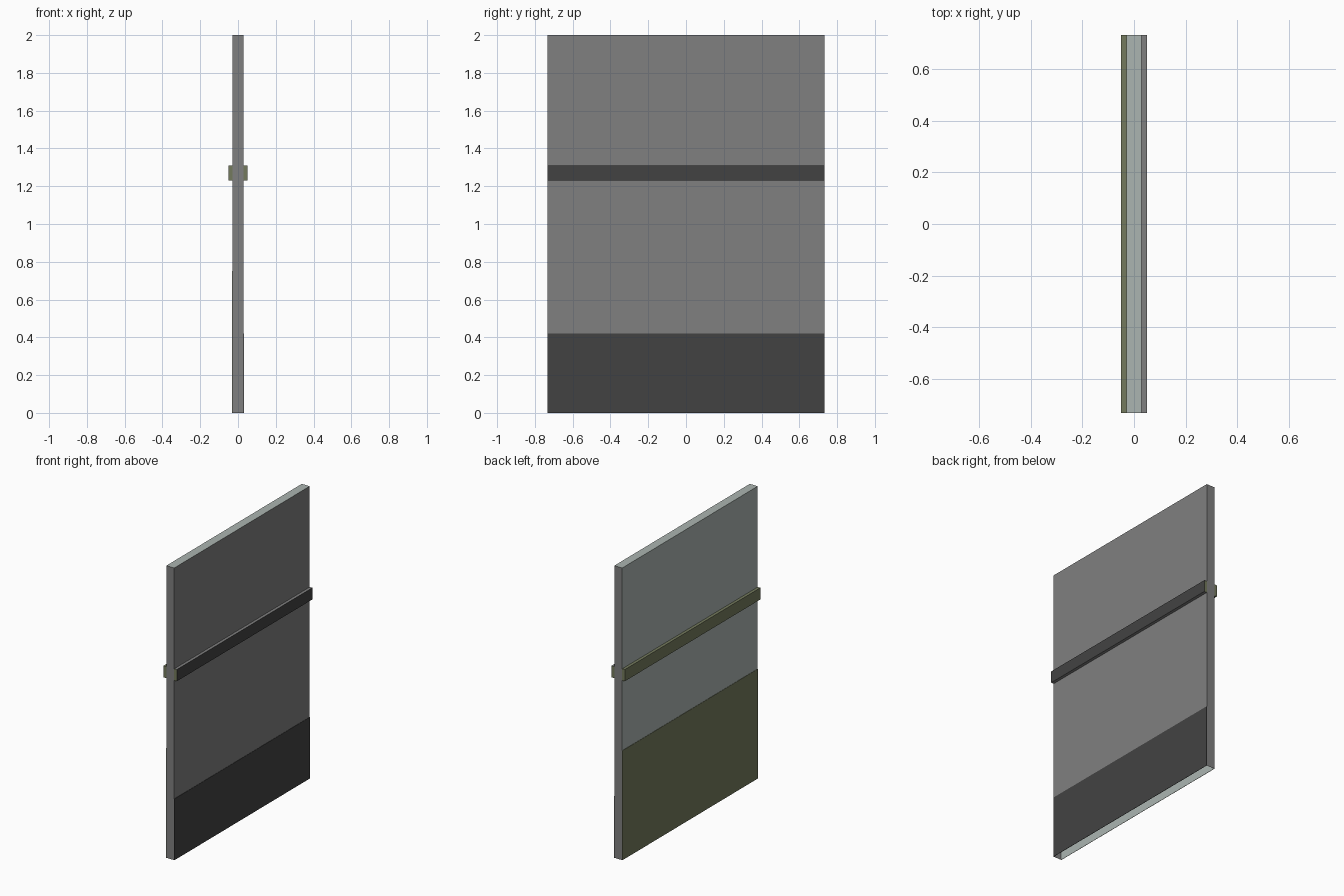
import bpy, bmesh

if "Cube" in bpy.data.objects:
    bpy.data.objects.remove(bpy.data.objects["Cube"])

def material(name, rgb):
    m = bpy.data.materials.new(name)
    m.diffuse_color = (*rgb, 1)
    m.use_nodes = True
    m.node_tree.nodes["Principled BSDF"].inputs["Base Color"].default_value = m.diffuse_color
    return m

grey = material("mid grey", (0.214, 0.214, 0.214))
dark = material("dark grey", (0.055, 0.055, 0.055))
pale = material("pale grey green", (0.41, 0.46, 0.44))
olive = material("olive", (0.175, 0.195, 0.11))

HALF_W = 0.733   # half width along y
HALF_T = 0.03    # half thickness along x

def box(name, x, y, z, mats, rule=lambda n: 0, open_bottom=False):
    """Box between (min, max) pairs; rule picks a material from the face normal."""
    bm = bmesh.new()
    bmesh.ops.create_cube(bm, size=1)
    for v in bm.verts:
        v.co = [lo + (c + 0.5) * (hi - lo) for c, (lo, hi) in zip(v.co, (x, y, z))]
    bm.normal_update()
    for f in bm.faces:
        f.material_index = rule(f.normal)
    if open_bottom:
        bmesh.ops.delete(bm, geom=[f for f in bm.faces if f.normal.z < -0.5],
                         context='FACES_ONLY')
    mesh = bpy.data.meshes.new(name)
    bm.to_mesh(mesh)
    bm.free()
    for m in mats:
        mesh.materials.append(m)
    ob = bpy.data.objects.new(name, mesh)
    bpy.context.collection.objects.link(ob)
    return ob

width = (-HALF_W, HALF_W)

# Main slab: hollow from below, pale on the top and left side, grey elsewhere
box("wall_panel", (-HALF_T, HALF_T), width, (0, 2), [grey, pale],
    lambda n: 1 if n.x < -0.5 or n.z > 0.5 else 0, open_bottom=True)

# Painted lower bands, thin plates on each side
box("right_lower_band", (HALF_T, HALF_T + 0.002), width, (0, 0.42), [dark])
box("left_lower_band", (-HALF_T - 0.002, -HALF_T), width, (0, 0.75), [olive])

# Horizontal rails on each side
box("right_rail", (HALF_T, 0.05), width, (1.23, 1.31), [grey, dark, olive],
    lambda n: 1 if n.x > 0.5 else (2 if abs(n.y) > 0.5 else 0))
box("left_rail", (-0.05, -HALF_T), width, (1.23, 1.31), [olive])
